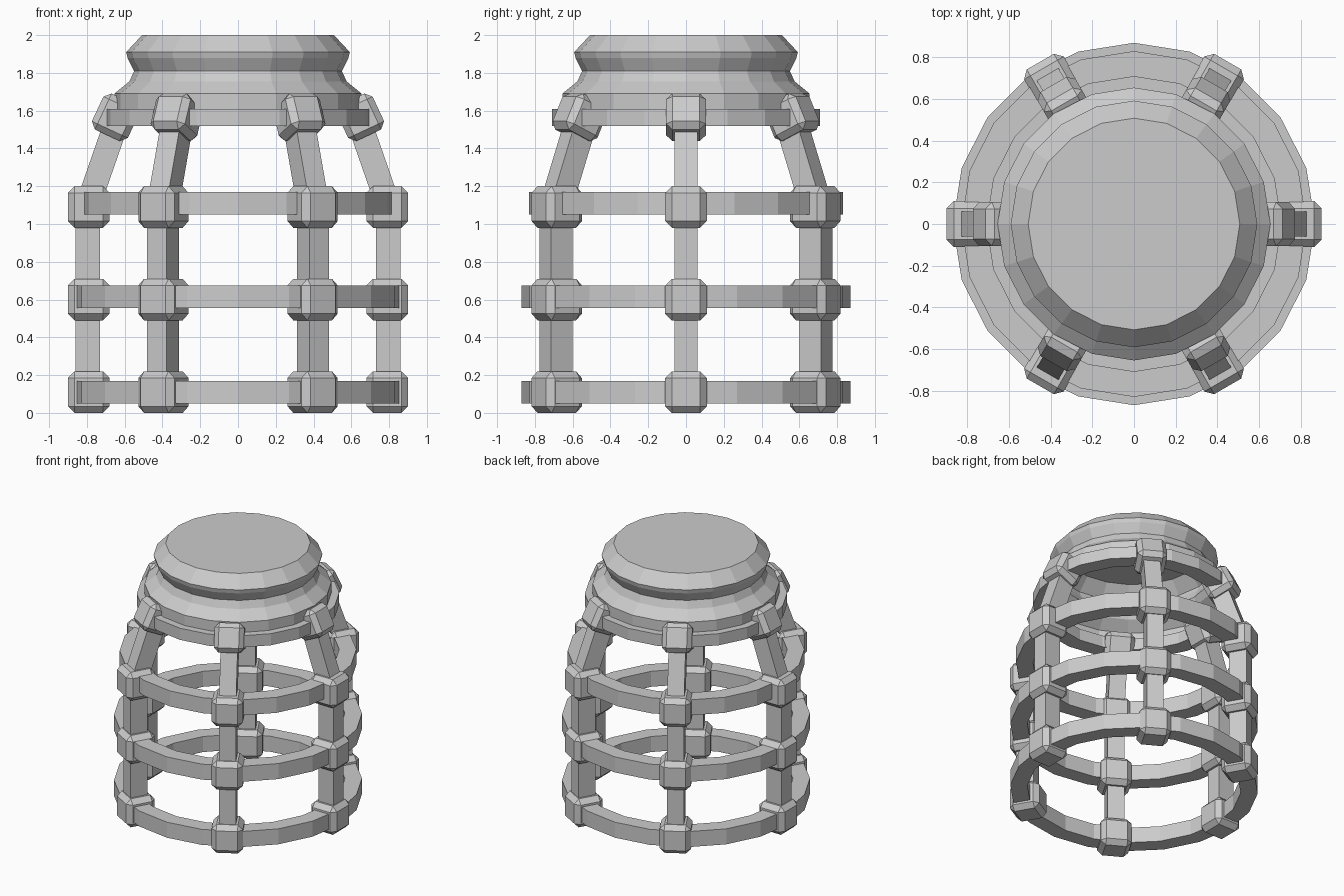
import bpy, bmesh
from math import sin, cos, pi, radians, atan2, hypot
from mathutils import Matrix

if "Cube" in bpy.data.objects:
    bpy.data.objects.remove(bpy.data.objects["Cube"])

SIDES = 20


def finish(name, bm):
    me = bpy.data.meshes.new(name)
    bm.to_mesh(me)
    bm.free()
    ob = bpy.data.objects.new(name, me)
    bpy.context.collection.objects.link(ob)
    return ob


def lathe(name, profile, closed=False, lid=False):
    """Revolve (radius, z) points round z."""
    bm = bmesh.new()
    loops = [[bm.verts.new((r * cos(2 * pi * i / SIDES), r * sin(2 * pi * i / SIDES), z))
              for i in range(SIDES)] for r, z in profile]
    pairs = list(zip(loops, loops[1:]))
    if closed:
        pairs.append((loops[-1], loops[0]))
    for a, b in pairs:
        for i in range(SIDES):
            j = (i + 1) % SIDES
            bm.faces.new((a[i], a[j], b[j], b[i]))
    if lid:
        bm.faces.new(loops[-1])
    bmesh.ops.recalc_face_normals(bm, faces=bm.faces)
    return finish(name, bm)


def hoop(name, r_out, z0, z1, thick=0.12):
    r_in = r_out - thick
    lathe(name, [(r_out, z0), (r_out, z1), (r_in, z1), (r_in, z0)], closed=True)


def block(name, size, r, z, angle, tilt=0.0, chamfer=0.0):
    """Box at radius r and height z, leaning inward by tilt, turned round z."""
    bm = bmesh.new()
    bmesh.ops.create_cube(bm, size=1)
    bmesh.ops.scale(bm, vec=size, verts=bm.verts)
    if chamfer:
        bmesh.ops.bevel(bm, geom=list(bm.edges), offset=chamfer, segments=1,
                        affect='EDGES', profile=0.5)
    m = (Matrix.Rotation(angle, 4, 'Z') @ Matrix.Translation((r, 0, z))
         @ Matrix.Rotation(-tilt, 4, 'Y'))
    bmesh.ops.transform(bm, matrix=m, verts=bm.verts)
    finish(name, bm)


# Hollow threaded cap with lid
lathe("cap", [(0.655, 1.52), (0.655, 1.69), (0.575, 1.755), (0.55, 1.81),
              (0.585, 1.88), (0.592, 1.91), (0.508, 2.0)], lid=True)

# Collar under the cap and cage hoops
hoop("cap_collar", 0.71, 1.52, 1.61)
hoop("lower_hoop", 0.87, 0.05, 0.17)
hoop("middle_hoop", 0.87, 0.555, 0.675)
hoop("upper_hoop", 0.83, 1.05, 1.17)

# Six posts with joints and slanted struts
lo, hi = (0.795, 1.1), (0.635, 1.56)
lean = atan2(lo[0] - hi[0], hi[1] - lo[1])
length = hypot(lo[0] - hi[0], hi[1] - lo[1])
for k in range(6):
    a = k * pi / 3
    block(f"post_{k}", (0.13, 0.12, 1.0), 0.795, 0.6, a)
    for n, z in enumerate((0.11, 0.60, 1.09)):
        block(f"joint_{k}_{n}", (0.22, 0.22, 0.22), 0.79, z, a, chamfer=0.035)
    block(f"strut_{k}", (0.13, 0.12, length), (lo[0] + hi[0]) / 2,
          (lo[1] + hi[1]) / 2, a, lean)
    block(f"top_joint_{k}", (0.21, 0.21, 0.21), 0.648, 1.565, a, radians(25), 0.033)
